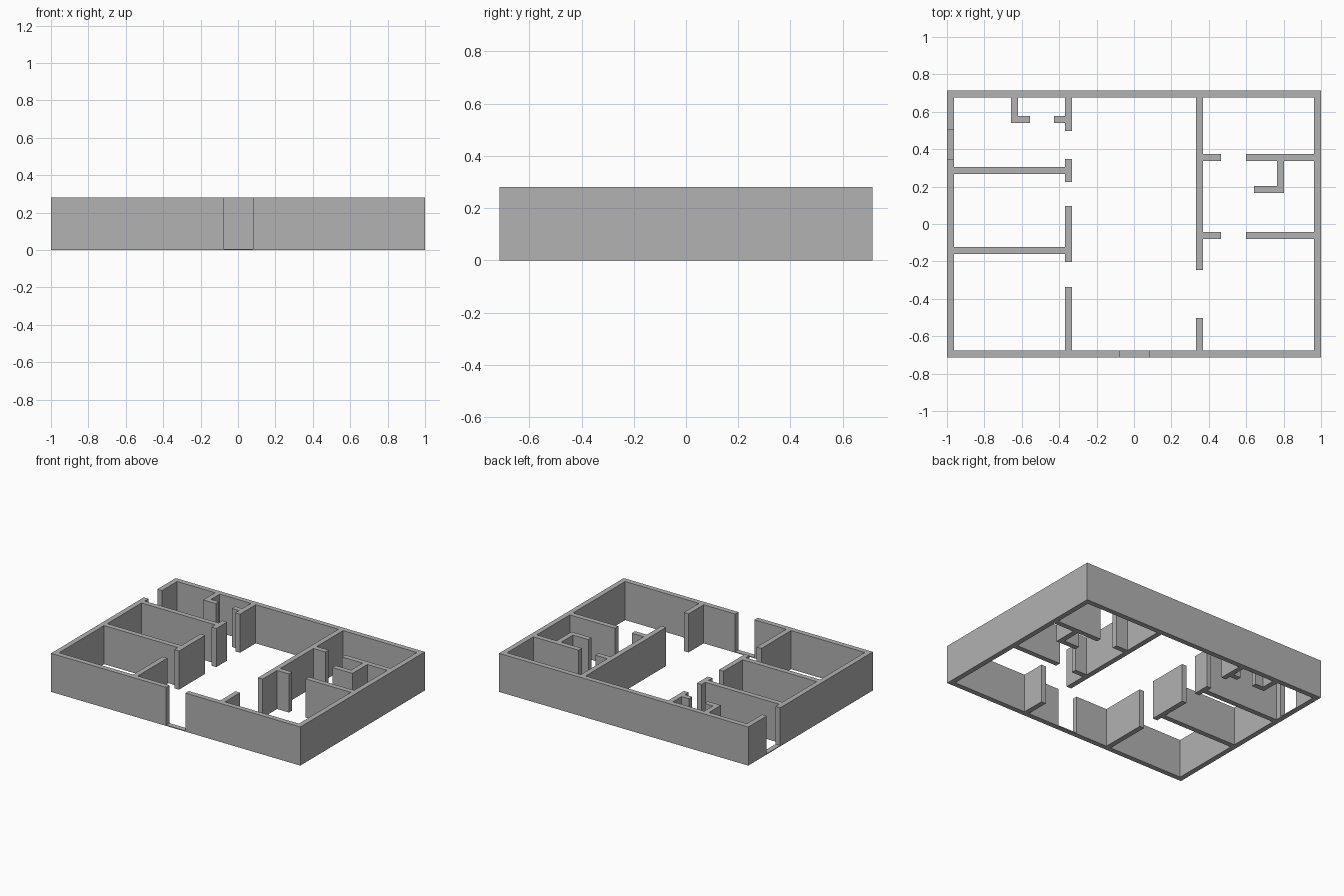
import bpy
import bmesh
from math import radians

cube = bpy.data.objects.get("Cube")
if cube:
    bpy.data.objects.remove(cube, do_unlink=True)

WIDTH, DEPTH = 1.0, 0.714      # half sizes of the house
HEIGHT, SILL = 0.28, 0.006
T = 0.0375                     # wall thickness
INX, INY = WIDTH - T, DEPTH - T
DOOR_X = (-0.076, 0.079)       # front entrance
DOOR_Y = (0.348, 0.503)        # side entrance

grey = bpy.data.materials.new("wall grey")
grey.use_nodes = True
colour = (0.445, 0.445, 0.445, 1)
grey.diffuse_color = colour
grey.node_tree.nodes["Principled BSDF"].inputs["Base Color"].default_value = colour


def along_x(y, *spans):
    """Wall pieces running in x, with their lower edge at y."""
    return [(a, b, y, y + T) for a, b in spans]


def along_y(x, *spans):
    """Wall pieces running in y, with their left edge at x."""
    return [(x, x + T, a, b) for a, b in spans]


def build_plan(name, rects, height):
    """Merge floor-plan rectangles into one clean solid."""
    rects = [tuple(round(v, 4) for v in r) for r in rects]
    xs = sorted({v for r in rects for v in r[:2]})
    ys = sorted({v for r in rects for v in r[2:]})
    bm = bmesh.new()
    corners = {}

    def corner(x, y):
        if (x, y) not in corners:
            corners[x, y] = bm.verts.new((x, y, 0))
        return corners[x, y]

    for x0, x1 in zip(xs, xs[1:]):
        for y0, y1 in zip(ys, ys[1:]):
            cx, cy = (x0 + x1) / 2, (y0 + y1) / 2
            if any(a < cx < b and c < cy < d for a, b, c, d in rects):
                bm.faces.new([corner(x0, y0), corner(x1, y0),
                              corner(x1, y1), corner(x0, y1)])
    top = bmesh.ops.extrude_face_region(bm, geom=bm.faces[:], use_keep_orig=True)
    moved = [g for g in top["geom"] if isinstance(g, bmesh.types.BMVert)]
    bmesh.ops.translate(bm, verts=moved, vec=(0, 0, height))
    bmesh.ops.recalc_face_normals(bm, faces=bm.faces[:])
    bmesh.ops.dissolve_limit(bm, angle_limit=radians(1),
                             verts=bm.verts[:], edges=bm.edges[:])
    mesh = bpy.data.meshes.new(name)
    bm.to_mesh(mesh)
    bm.free()
    mesh.materials.append(grey)
    obj = bpy.data.objects.new(name, mesh)
    bpy.context.collection.objects.link(obj)
    return obj


# Outer shell, open at the two entrances
walls = along_x(INY, (-WIDTH, WIDTH))
walls += along_x(-DEPTH, (-WIDTH, DOOR_X[0]), (DOOR_X[1], WIDTH))
walls += along_y(-WIDTH, (-DEPTH, DOOR_Y[0]), (DOOR_Y[1], DEPTH))
walls += along_y(INX, (-DEPTH, DEPTH))

# Long inner walls on either side of the hall
LEFT, RIGHT = -0.369, 0.332
walls += along_y(LEFT, (-INY, -0.337), (-0.203, 0.096), (0.225, 0.348), (0.497, INY))
walls += along_y(RIGHT, (-INY, -0.503), (-0.246, INY))

# Room dividers on the -x side
for y in (0.268, -0.161):
    walls += along_x(y, (-INX, LEFT))

# Closet beside the side entrance
walls += along_y(-0.658, (0.54, INY))
walls += along_x(0.54, (-0.658, -0.556), (-0.428, LEFT))

# Room dividers with doorways on the +x side
for y in (0.337, -0.08):
    walls += along_x(y, (RIGHT + T, 0.465), (0.599, INX))

# L-shaped screen
walls += along_y(0.765, (0.166, 0.337))
walls += along_x(0.166, (0.642, 0.765))

build_plan("walls", walls, HEIGHT)

# Thin thresholds in the entrances
build_plan("front_door_sill", along_x(-DEPTH, DOOR_X), SILL)
build_plan("side_door_sill", along_y(-WIDTH, DOOR_Y), SILL)
